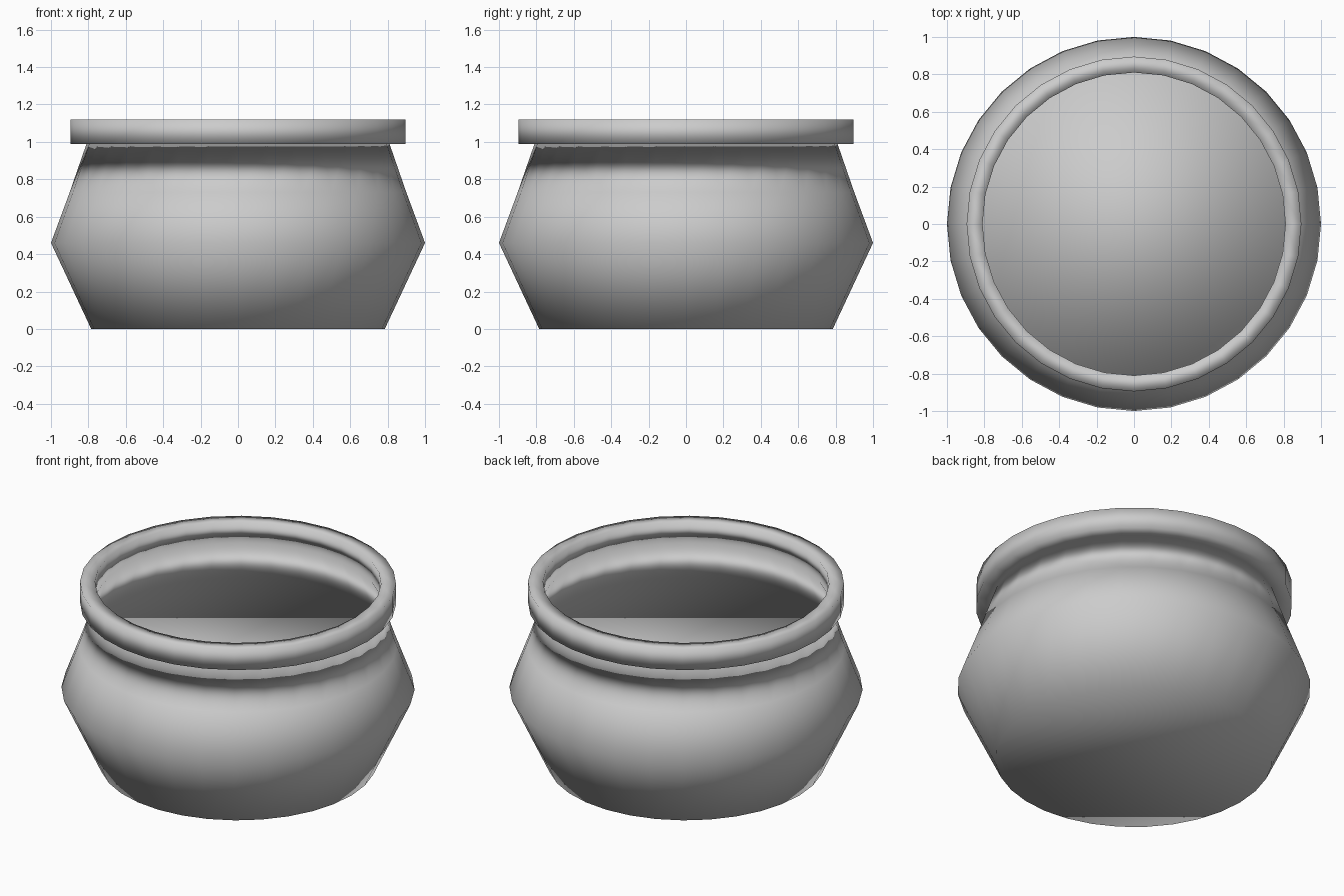
import bpy
import bmesh
from math import cos, sin, tau

SIDES = 32

cube = bpy.data.objects.get("Cube")
if cube:
    bpy.data.objects.remove(cube)

grey = bpy.data.materials.new("plain_grey")
colour = (0.6, 0.6, 0.6, 1)
grey.use_nodes = True
grey.diffuse_color = colour
grey.node_tree.nodes["Principled BSDF"].inputs["Base Color"].default_value = colour

bm = bmesh.new()


def ring(radius, z):
    """One horizontal loop of vertices."""
    return [bm.verts.new((radius * cos(tau * i / SIDES), radius * sin(tau * i / SIDES), z))
            for i in range(SIDES)]


def band(lower, upper):
    """Quads joining two loops, facing outward when the second is above."""
    for i in range(SIDES):
        j = (i + 1) % SIDES
        bm.faces.new((lower[i], lower[j], upper[j], upper[i]))


# Profile loops
base = ring(0.785, 0)
belly = ring(1.0, 0.46)
fill = ring(0.90, 0.73)
neck = ring(0.81, 0.99)
lip_low = ring(0.895, 0.99)
lip_high = ring(0.895, 1.12)
lip_inner = ring(0.81, 1.12)

# Pot wall and the rectangular lip, sharing the neck loop
wall = [base, belly, fill, neck, lip_low, lip_high, lip_inner, neck]
for lower, upper in zip(wall, wall[1:]):
    band(lower, upper)

# Underside and the flat surface of the contents
bm.faces.new(base[::-1])
bm.faces.new(fill)

for face in bm.faces:
    face.smooth = True

mesh = bpy.data.meshes.new("pot")
bm.to_mesh(mesh)
bm.free()
mesh.materials.append(grey)
pot = bpy.data.objects.new("pot", mesh)
bpy.context.collection.objects.link(pot)
